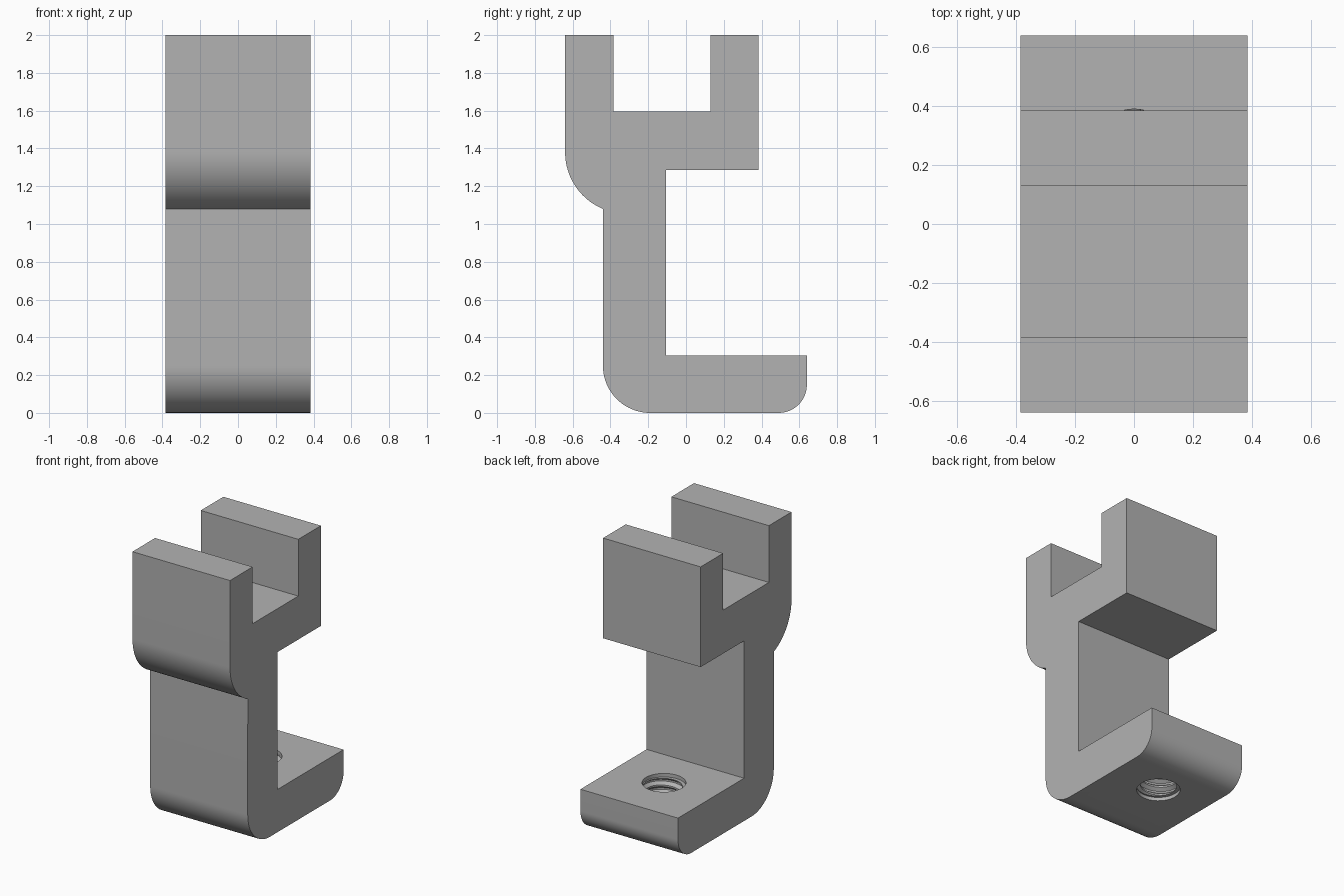
import bpy, bmesh
from math import cos, sin, radians, tau

cube = bpy.data.objects.get("Cube")
if cube:
    bpy.data.objects.remove(cube, do_unlink=True)

HALF_WIDTH = 0.385

# One plain grey for the whole bracket
grey = bpy.data.materials.new("plain grey")
grey.use_nodes = True
colour = (0.45, 0.45, 0.45, 1)
grey.diffuse_color = colour
grey.node_tree.nodes["Principled BSDF"].inputs["Base Color"].default_value = colour


def add_object(name, bm):
    bmesh.ops.recalc_face_normals(bm, faces=bm.faces)
    mesh = bpy.data.meshes.new(name)
    bm.to_mesh(mesh)
    bm.free()
    mesh.materials.append(grey)
    obj = bpy.data.objects.new(name, mesh)
    bpy.context.collection.objects.link(obj)
    return obj


def arc(y, z, radius, start, end, steps=20):
    angles = [radians(start + (end - start) * i / steps) for i in range(steps + 1)]
    return [(y + radius * cos(a), z + radius * sin(a)) for a in angles]


# Bracket body: side profile (y, z) extruded across the width
profile = [(-0.64, 2), *arc(-0.315, 1.38, 0.325, 180, 247.4),
           *arc(-0.19, 0.25, 0.25, 180, 270),
           *arc(0.49, 0.15, 0.15, 270, 360),
           (0.64, 0.305), (-0.105, 0.305), (-0.105, 1.285), (0.385, 1.285),
           (0.385, 2), (0.13, 2), (0.13, 1.595), (-0.385, 1.595), (-0.385, 2)]
bm = bmesh.new()
side = bm.faces.new([bm.verts.new((-HALF_WIDTH, y, z)) for y, z in profile])
sweep = bmesh.ops.extrude_face_region(bm, geom=[side])["geom"]
bmesh.ops.translate(bm, vec=(2 * HALF_WIDTH, 0, 0),
                    verts=[v for v in sweep if isinstance(v, bmesh.types.BMVert)])
bracket = add_object("bracket", bm)


# Helical thread cutter for the tapped hole in the foot
def thread_cutter(y, pitch=0.06, turns=8, segments=48):
    tooth = [(0, 0.142), (0.2, 0.142), (0.5, 0.118), (0.7, 0.118)]
    per_turn = len(tooth)
    bm = bmesh.new()
    columns = []
    for s in range(segments):
        a = tau * s / segments
        column = []
        for k in range(turns * per_turn + 1):
            step, r = tooth[k % per_turn]
            z = -0.1 + pitch * (k // per_turn + step + s / segments)
            column.append(bm.verts.new((r * cos(a), y + r * sin(a), z)))
        columns.append(column)
    columns.append(columns[0][per_turn:])      # the seam climbs one pitch
    for a, b in zip(columns, columns[1:]):
        for k in range(min(len(a), len(b)) - 1):
            bm.faces.new((a[k], b[k], b[k + 1], a[k + 1]))
    bmesh.ops.holes_fill(bm, edges=[e for e in bm.edges if e.is_boundary], sides=0)
    bmesh.ops.triangulate(bm, faces=bm.faces)
    return add_object("thread_cutter", bm)


# Shallow countersinks at both mouths of the hole
def countersink(y, z):
    bm = bmesh.new()
    bmesh.ops.create_cone(bm, cap_ends=True, segments=48, radius1=0.142,
                          radius2=0.142, depth=0.05)
    bmesh.ops.translate(bm, verts=bm.verts, vec=(0, y, z))
    return add_object("mouth_cutter", bm)


HOLE_Y = 0.248
cutters = [thread_cutter(HOLE_Y), countersink(HOLE_Y, 0), countersink(HOLE_Y, 0.305)]
bpy.context.view_layer.objects.active = bracket
for cutter in cutters:
    cut = bracket.modifiers.new("cut", "BOOLEAN")
    cut.operation, cut.solver, cut.object = "DIFFERENCE", "EXACT", cutter
    bpy.ops.object.modifier_apply(modifier=cut.name)
    bpy.data.objects.remove(cutter, do_unlink=True)

bpy.ops.object.select_all(action="DESELECT")
bracket.select_set(True)
bpy.ops.object.shade_smooth_by_angle(angle=radians(30))
